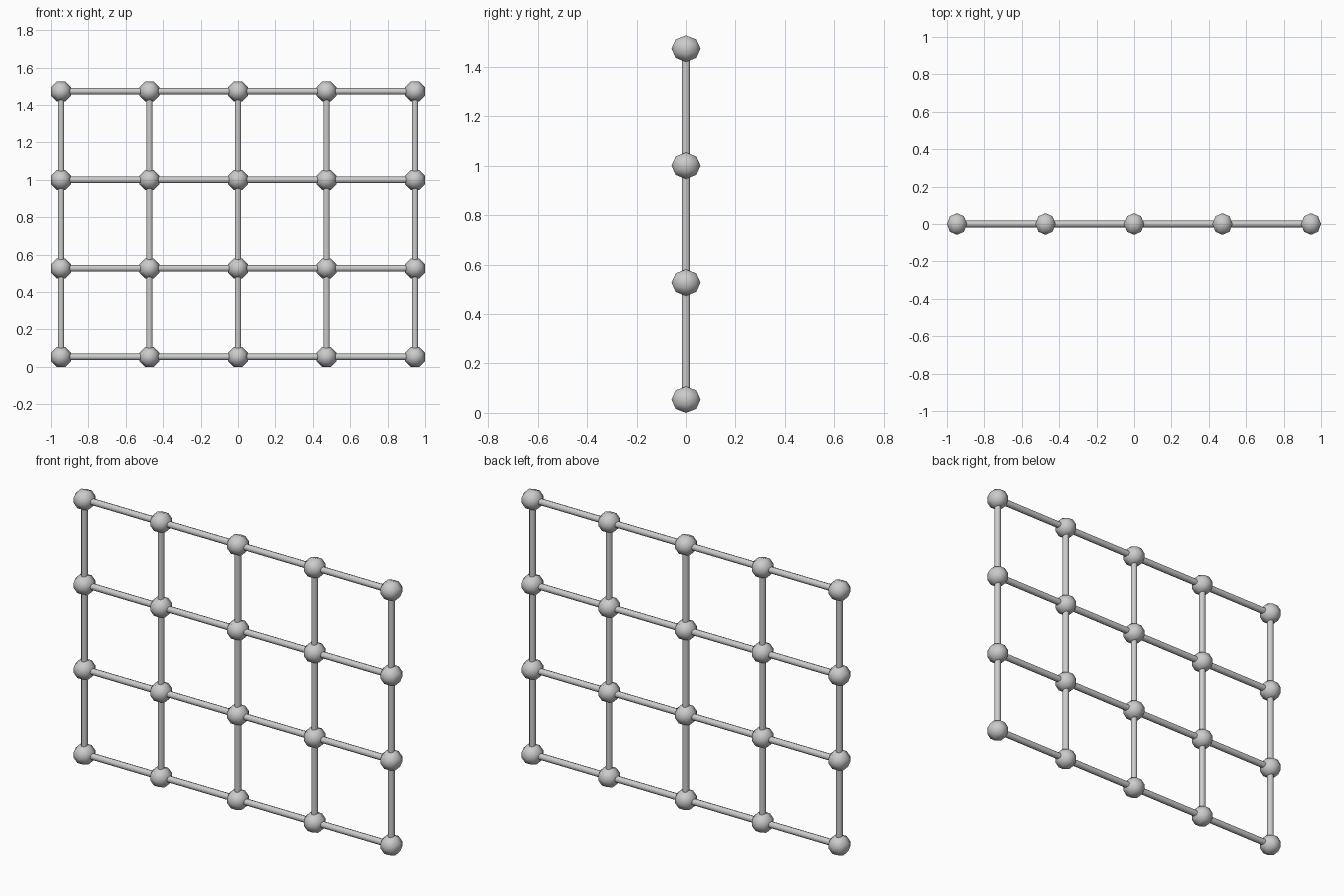
import bpy
import math

if "Cube" in bpy.data.objects:
    bpy.data.objects.remove(bpy.data.objects["Cube"])

R = 0.058                                  # joint radius
FLAT = R * math.cos(math.pi / 8)           # half width across the flats
STEP = (2 - 2 * FLAT) / 4                  # lattice spacing
BAR_R = 0.018
COLS, ROWS = 5, 4

grey = bpy.data.materials.new("light_grey")
grey.diffuse_color = (0.6, 0.6, 0.6, 1)
grey.use_nodes = True
grey.node_tree.nodes["Principled BSDF"].inputs["Base Color"].default_value = grey.diffuse_color


def finish(name):
    ob = bpy.context.object
    ob.name = name
    ob.data.materials.append(grey)
    bpy.ops.object.transform_apply(location=False, rotation=True, scale=False)
    bpy.ops.object.shade_smooth_by_angle(angle=math.radians(50))
    return ob


def bar(name, loc, length, rot):
    bpy.ops.mesh.primitive_cylinder_add(vertices=8, radius=BAR_R, depth=length,
                                        location=loc, rotation=rot)
    finish(name)


xs = [(i - 2) * STEP for i in range(COLS)]
zs = [FLAT + j * STEP for j in range(ROWS)]

# upright and level bars
for i, x in enumerate(xs):
    bar(f"upright_bar_{i}", (x, 0, (zs[0] + zs[-1]) / 2), zs[-1] - zs[0], (0, 0, math.pi / 8))
for j, z in enumerate(zs):
    bar(f"level_bar_{j}", (0, 0, z), xs[-1] - xs[0], (0, math.pi / 2, 0))

# faceted ball joints, poles facing front and back
bpy.ops.mesh.primitive_uv_sphere_add(segments=8, ring_count=4, radius=R,
                                     rotation=(0, 0, math.pi / 8))
joint = finish("ball_joint")
joint.rotation_euler = (math.pi / 2, 0, 0)
bpy.ops.object.transform_apply(location=False, rotation=True, scale=False)
for i, x in enumerate(xs):
    for j, z in enumerate(zs):
        ob = joint if i == j == 0 else joint.copy()
        if ob is not joint:
            bpy.context.collection.objects.link(ob)
        ob.name = f"ball_joint_{i}_{j}"
        ob.location = (x, 0, z)
